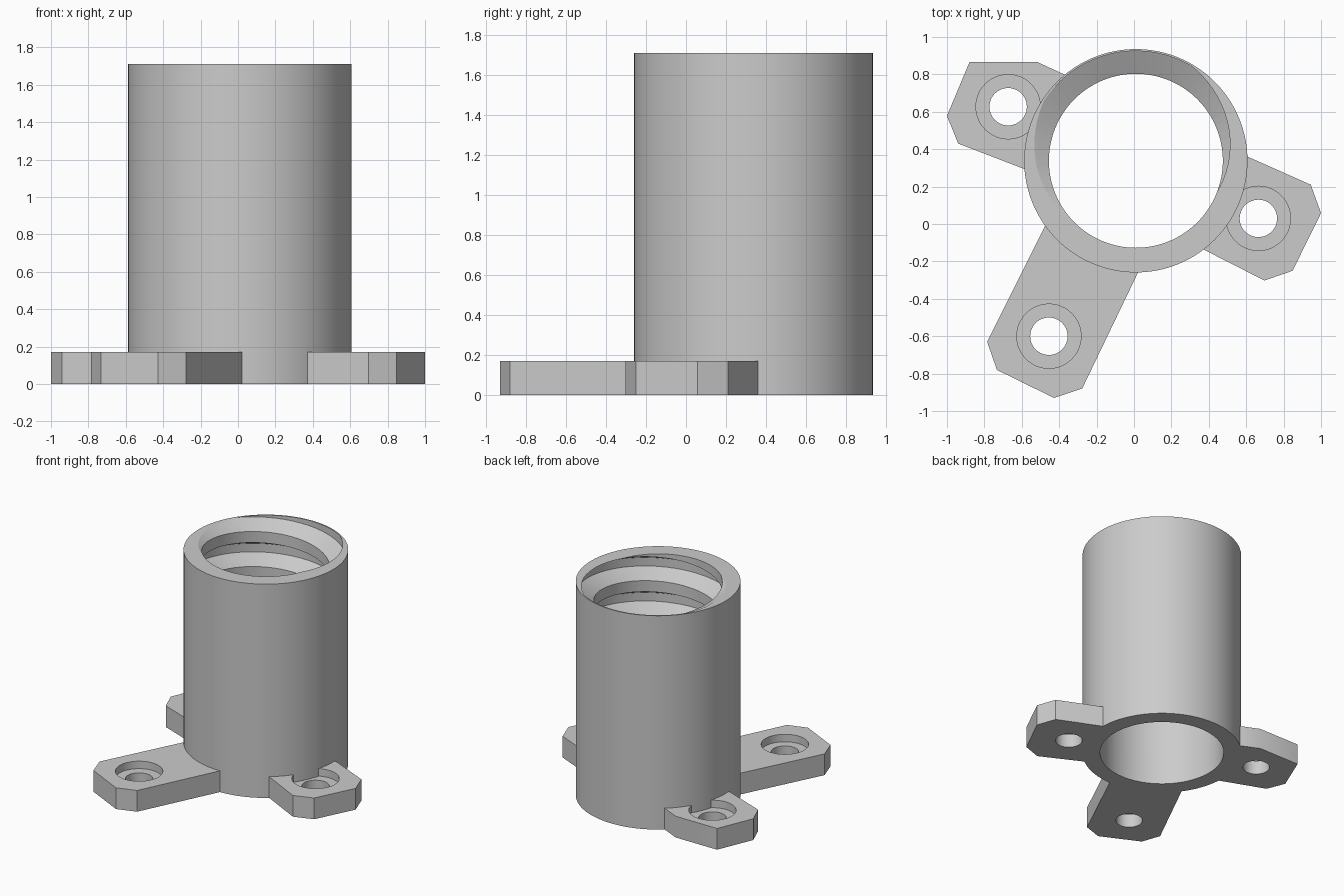
import bpy, bmesh, math
from mathutils import Vector

cube = bpy.data.objects.get("Cube")
if cube:
    bpy.data.objects.remove(cube, do_unlink=True)

CENTRE = Vector((0.01, 0.338))
OUTER, INNER, ROOT = 0.597, 0.465, 0.587
HEIGHT, BASE = 1.71, 0.17
PITCH = 0.28

grey = bpy.data.materials.new("plain_grey")
grey.use_nodes = True
grey.diffuse_color = (0.6, 0.6, 0.6, 1)
grey.node_tree.nodes["Principled BSDF"].inputs["Base Color"].default_value = (0.6, 0.6, 0.6, 1)


def finish(name, bm):
    bmesh.ops.recalc_face_normals(bm, faces=bm.faces)
    mesh = bpy.data.meshes.new(name)
    bm.to_mesh(mesh)
    bm.free()
    obj = bpy.data.objects.new(name, mesh)
    mesh.materials.append(grey)
    bpy.context.collection.objects.link(obj)
    return obj


def prism(name, points, z0, z1):
    """Upright solid from a flat outline."""
    bm = bmesh.new()
    face = bm.faces.new([bm.verts.new((x, y, z0)) for x, y in points])
    out = bmesh.ops.extrude_face_region(bm, geom=[face])
    top = [v for v in out["geom"] if isinstance(v, bmesh.types.BMVert)]
    bmesh.ops.translate(bm, verts=top, vec=(0, 0, z1 - z0))
    return finish(name, bm)


def circle(centre, radius, count):
    return [(centre[0] + radius * math.cos(math.tau * i / count),
             centre[1] + radius * math.sin(math.tau * i / count)) for i in range(count)]


def activate(obj):
    bpy.ops.object.select_all(action='DESELECT')
    obj.select_set(True)
    bpy.context.view_layer.objects.active = obj


def cut(obj, cutter):
    cutter.hide_render = True
    activate(obj)
    mod = obj.modifiers.new("cut", 'BOOLEAN')
    mod.operation, mod.solver, mod.object = 'DIFFERENCE', 'EXACT', cutter
    bpy.ops.object.modifier_apply(modifier=mod.name)
    bpy.data.objects.remove(cutter, do_unlink=True)


def smooth(obj):
    activate(obj)
    bpy.ops.object.shade_smooth_by_angle(angle=math.radians(25))


def thread_cutter(start_turn, end_turn, steps=72):
    """Trapezoid swept along a helix that rises anticlockwise."""
    slope = 0.062 / (ROOT - INNER)
    lip = INNER - 0.02
    half_root = 0.034
    half_lip = half_root + slope * (ROOT - lip)
    profile = [(lip, -half_lip), (ROOT, -half_root), (ROOT, half_root), (lip, half_lip)]
    phase = math.radians(103)      # direction where the groove meets the rim
    bm = bmesh.new()
    rings = []
    for i in range(round(start_turn * steps), round(end_turn * steps) + 1):
        angle = phase + math.tau * i / steps
        z = HEIGHT + PITCH * i / steps
        rings.append([bm.verts.new((CENTRE.x + r * math.cos(angle),
                                    CENTRE.y + r * math.sin(angle), z + dz)) for r, dz in profile])
    for a, b in zip(rings, rings[1:]):
        for k in range(4):
            n = (k + 1) % 4
            bm.faces.new((a[k], a[n], b[n], b[k]))
    bm.faces.new(rings[0])
    bm.faces.new(rings[-1])
    bmesh.ops.triangulate(bm, faces=bm.faces)
    return finish("thread_cutter", bm)


# Threaded tube
tube = prism("threaded_tube", circle(CENTRE, OUTER, 128), 0, HEIGHT)
cut(tube, prism("bore_cutter", circle(CENTRE, INNER, 128), -0.1, HEIGHT + 0.1))
cut(tube, thread_cutter(-4.2, 0.6))
smooth(tube)

# Mounting feet: outline and screw position
feet = {
    "long_front_foot": ([(-0.48, 0.0), (-0.785, -0.63), (-0.733, -0.78), (-0.428, -0.93),
                         (-0.277, -0.88), (0.033, -0.255)], (-0.455, -0.6)),
    "left_foot": ([(0.365, -0.142), (0.697, -0.302), (0.848, -0.25), (1.0, 0.058),
                   (0.945, 0.21), (0.605, 0.37)], (0.665, 0.03)),
    "right_foot": ([(-0.365, 0.805), (-0.515, 0.865), (-0.88, 0.865), (-1.0, 0.578),
                    (-0.94, 0.43), (-0.585, 0.285)], (-0.673, 0.627)),
}
for name, (outline, screw) in feet.items():
    # Tuck the inner corners into the tube wall
    for k in (0, -1):
        outline[k] = tuple(CENTRE + (Vector(outline[k]) - CENTRE) * 0.97)
    foot = prism(name, outline, 0, BASE)
    cut(foot, prism("screw_cutter", circle(screw, 0.1, 48), -0.1, BASE + 0.1))
    cut(foot, prism("recess_cutter", circle(screw, 0.172, 48), BASE - 0.06, BASE + 0.1))
    smooth(foot)
